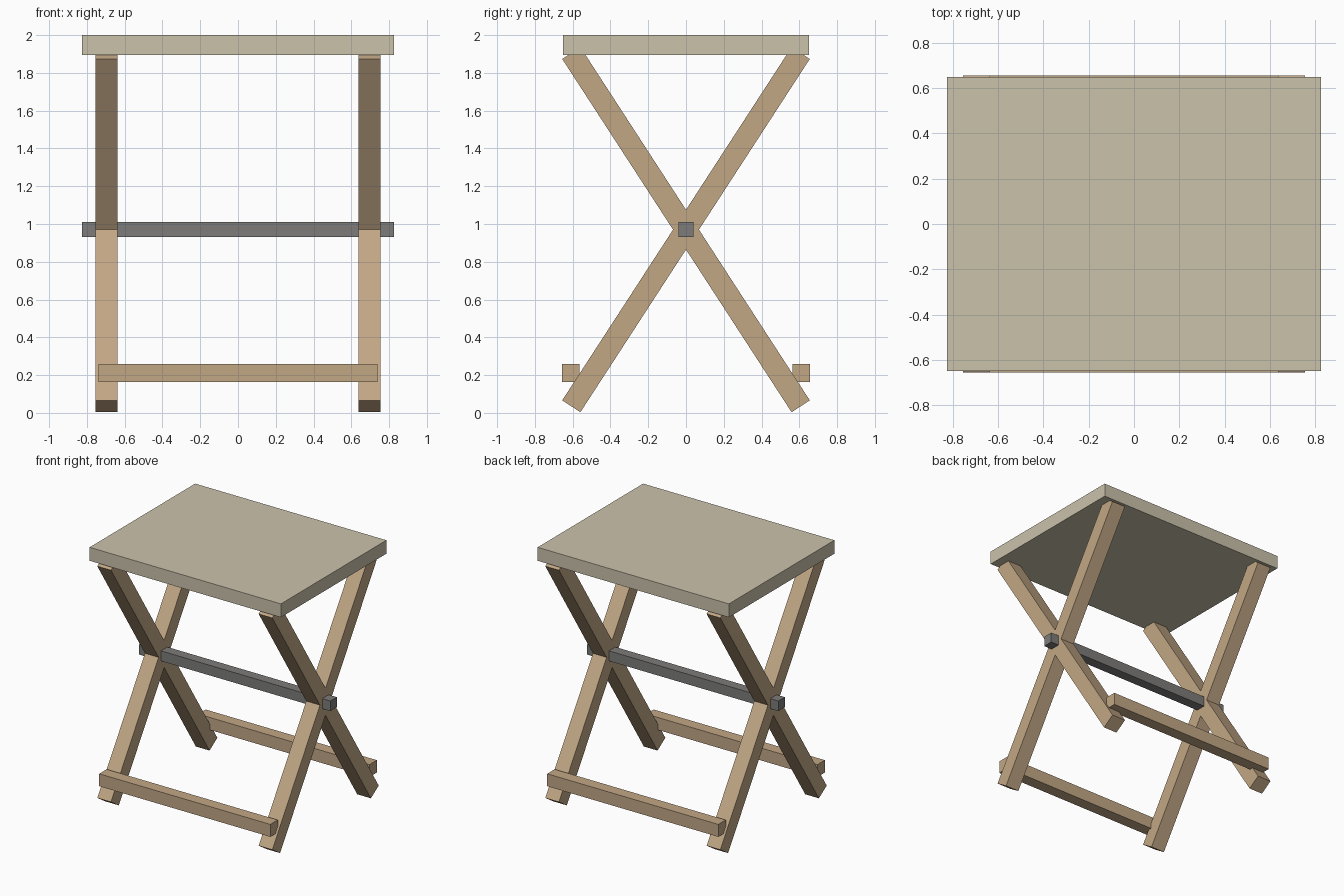
import bpy
import math

cube = bpy.data.objects.get("Cube")
if cube:
    bpy.data.objects.remove(cube, do_unlink=True)


def make_material(name, rgb):
    mat = bpy.data.materials.new(name)
    mat.use_nodes = True
    color = (*rgb, 1.0)
    mat.diffuse_color = color
    mat.node_tree.nodes["Principled BSDF"].inputs["Base Color"].default_value = color
    return mat


wood = make_material("warm wood", (0.54, 0.386, 0.235))
canvas = make_material("beige seat", (0.60, 0.54, 0.41))
metal = make_material("grey metal", (0.205, 0.20, 0.193))


def add_box(name, size, location, mat, tilt=0.0):
    bpy.ops.mesh.primitive_cube_add(size=1, location=location)
    box = bpy.context.object
    box.name = name
    box.scale = size
    bpy.ops.object.transform_apply(location=False, rotation=False, scale=True)
    box.rotation_euler.x = tilt
    box.data.materials.append(mat)
    return box


PIVOT_Z = 0.97
LEG_TILT = math.radians(33)

# Seat slab
add_box("seat", (1.65, 1.30, 0.105), (0, 0, 1.9475), canvas)

# Two crossed legs on each side
for side, x in (("left", 0.696), ("right", -0.696)):
    for end, sign in (("front", -1), ("back", 1)):
        add_box(f"{side}_leg_{end}_foot", (0.118, 0.115, 2.23),
                (x, 0, PIVOT_Z), wood, sign * LEG_TILT)

# Pivot bar through the crossings
add_box("pivot_bar", (1.65, 0.079, 0.079), (0, 0, PIVOT_Z), metal)

# Foot rails at the front and back
for end, sign in (("front", -1), ("back", 1)):
    add_box(f"{end}_foot_rail", (1.476, 0.092, 0.097),
            (0, sign * 0.61, 0.211), wood)
